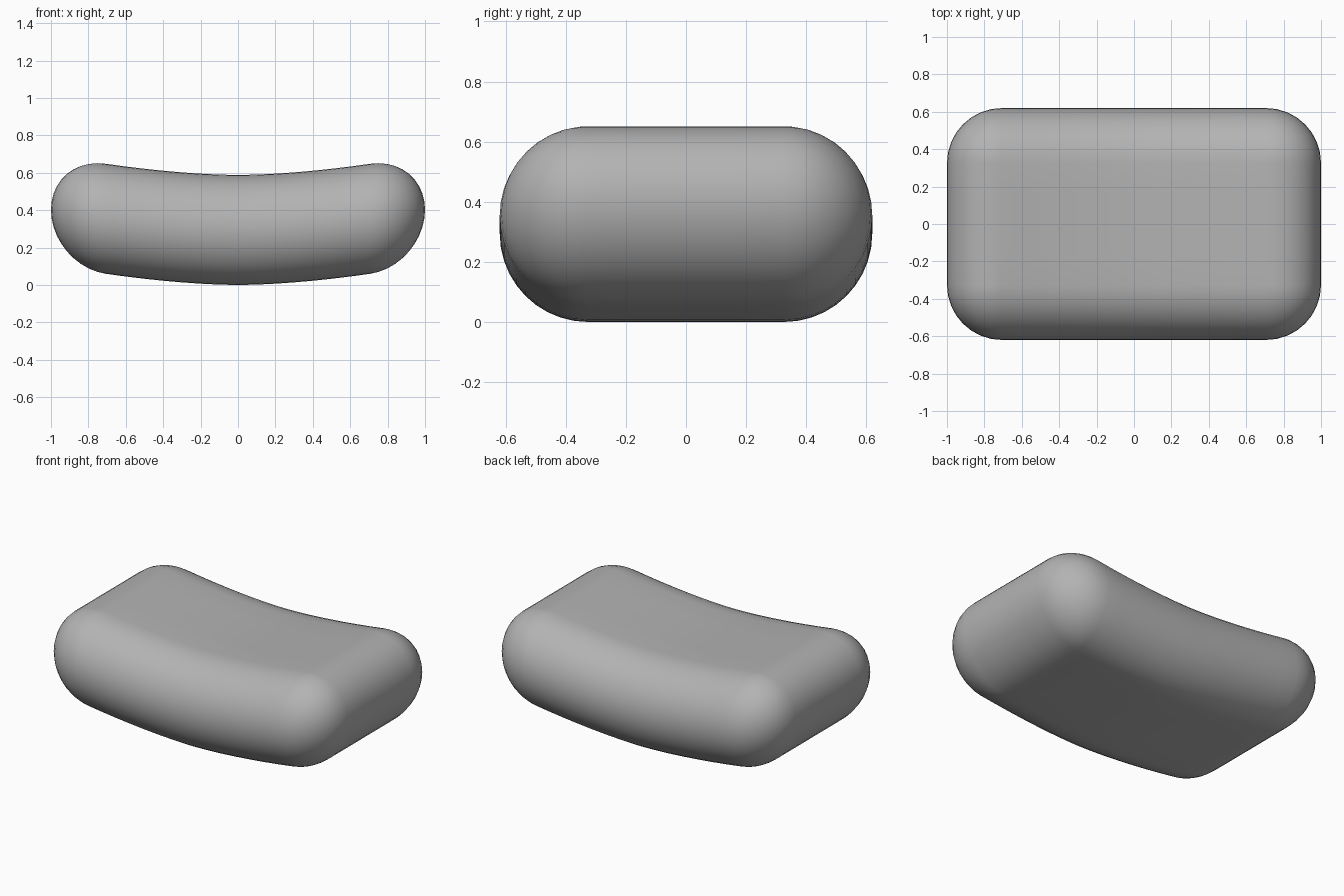
import bpy, bmesh, math

if "Cube" in bpy.data.objects:
    bpy.data.objects.remove(bpy.data.objects["Cube"])

R = 0.294            # rounding radius = half the thickness
CX, CY = 1 - R, 0.62 - R   # half sizes of the flat core
N, LONG, SHORT, LAYERS = 8, 14, 4, 20


def lift(x):
    # gentle upward curve toward both ends
    return 0.108 * abs(x) ** 1.7


def outline(r):
    # rounded rectangle with subdivided sides, counter-clockwise
    pts = []
    corners = [(CX, CY), (-CX, CY), (-CX, -CY), (CX, -CY)]
    for k, (cx, cy) in enumerate(corners):
        for i in range(N + 1):
            a = math.pi / 2 * (k + i / N)
            pts.append((cx + r * math.cos(a), cy + r * math.sin(a)))
        # points along the straight side to the next corner
        nx, ny = corners[(k + 1) % 4]
        x0, y0 = pts[-1]
        n = LONG if k % 2 == 0 else SHORT
        for i in range(1, n):
            t = i / n
            pts.append((x0 + (nx - cx) * t, y0 + (ny - cy) * t))
    return pts


bm = bmesh.new()

# rounded side wall, built as stacked outlines
rings = []
for j in range(LAYERS + 1):
    p = -math.pi / 2 + math.pi * j / LAYERS
    r, z = R * max(math.cos(p), 0), R + R * math.sin(p)
    rings.append([bm.verts.new((x, y, z)) for x, y in outline(r)])
for a, b in zip(rings, rings[1:]):
    for i in range(len(a)):
        k = (i + 1) % len(a)
        bm.faces.new((a[i], a[k], b[k], b[i]))

# top and bottom faces, as strips and rows so they can follow the curve
for z in (0, 2 * R):
    grid = [[bm.verts.new((-CX + 2 * CX * i / LONG, -CY + 2 * CY * j / SHORT, z))
             for j in range(SHORT + 1)] for i in range(LONG + 1)]
    for i in range(LONG):
        for j in range(SHORT):
            bm.faces.new((grid[i][j], grid[i + 1][j], grid[i + 1][j + 1], grid[i][j + 1]))

bmesh.ops.remove_doubles(bm, verts=bm.verts, dist=1e-4)
bmesh.ops.recalc_face_normals(bm, faces=bm.faces)

# bend the bar
for v in bm.verts:
    v.co.z += lift(v.co.x)

mesh = bpy.data.meshes.new("soap_bar")
bm.to_mesh(mesh)
bm.free()
bar = bpy.data.objects.new("soap_bar", mesh)
bpy.context.collection.objects.link(bar)

# dark grey surface
grey = bpy.data.materials.new("dark_grey")
grey.diffuse_color = (0.45, 0.45, 0.45, 1)
grey.use_nodes = True
grey.node_tree.nodes["Principled BSDF"].inputs["Base Color"].default_value = grey.diffuse_color
mesh.materials.append(grey)

bpy.context.view_layer.objects.active = bar
bar.select_set(True)
bpy.ops.object.shade_smooth_by_angle(angle=math.radians(40))
